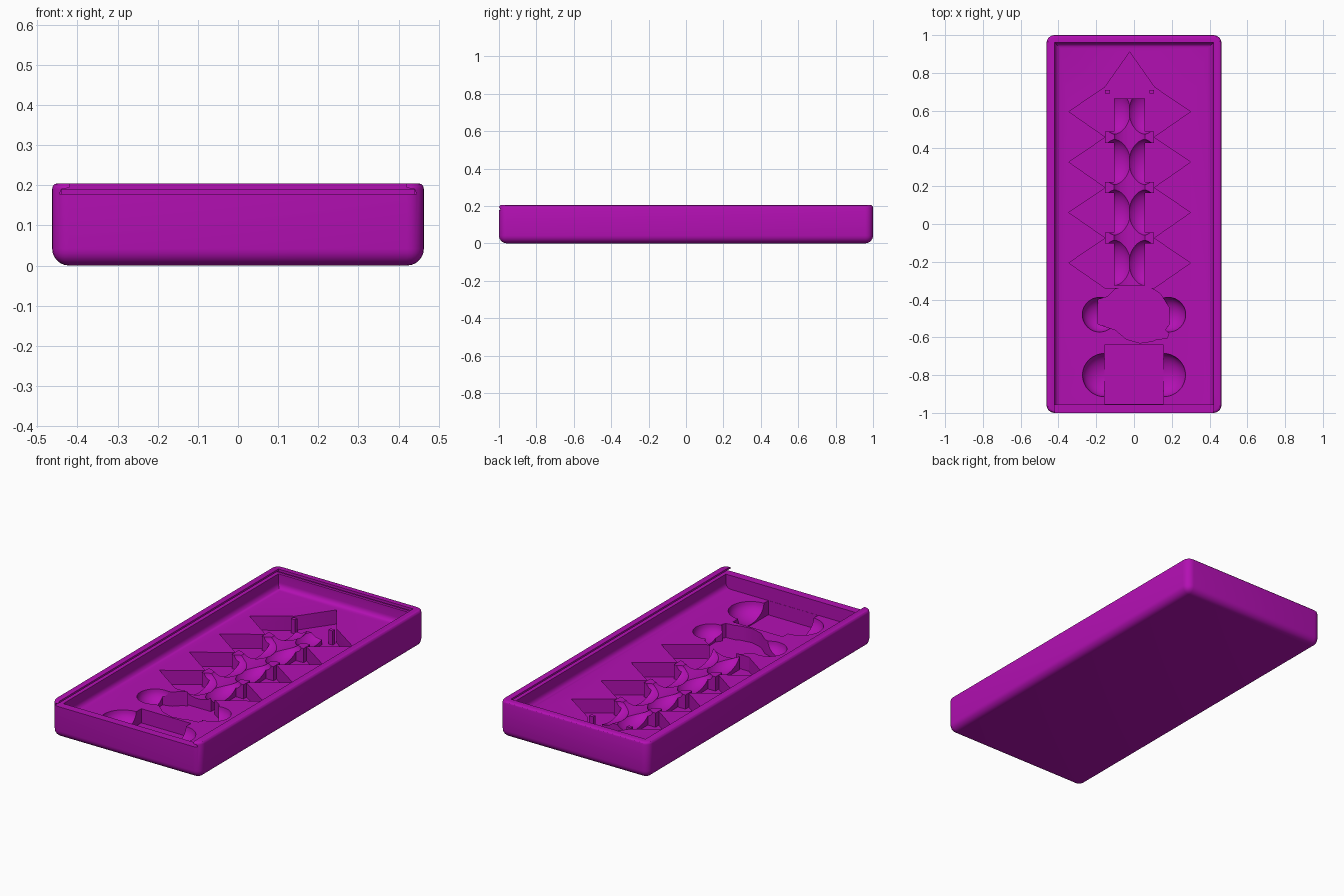
import bpy, bmesh, math
from mathutils import Matrix, Vector

if "Cube" in bpy.data.objects:
    bpy.data.objects.remove(bpy.data.objects["Cube"], do_unlink=True)

purple = bpy.data.materials.new("purple_plastic")
purple.use_nodes = True
COLOR = (0.45, 0.005, 0.45, 1)
purple.diffuse_color = COLOR
purple.node_tree.nodes["Principled BSDF"].inputs["Base Color"].default_value = COLOR

FLOOR, PIT = 0.1, 0.02          # tray floor and pocket floor heights
MID = -0.023                    # centre line of the diamond pockets


def make(name, bm):
    bmesh.ops.recalc_face_normals(bm, faces=bm.faces)
    mesh = bpy.data.meshes.new(name)
    bm.to_mesh(mesh)
    bm.free()
    mesh.materials.append(purple)
    ob = bpy.data.objects.new(name, mesh)
    bpy.context.collection.objects.link(ob)
    return ob


def box_bm(x0, x1, y0, y1, z0, z1):
    bm = bmesh.new()
    bmesh.ops.create_cube(bm, size=1)
    for v in bm.verts:
        v.co = Vector((x1 if v.co.x > 0 else x0, y1 if v.co.y > 0 else y0, z1 if v.co.z > 0 else z0))
    return bm


def bevel(bm, test, offset, segments):
    edges = [e for e in bm.edges if test(e.verts[0].co, e.verts[1].co)]
    bmesh.ops.bevel(bm, geom=edges, offset=offset, segments=segments, profile=0.5, affect='EDGES')


def box(name, *size):
    return make(name, box_bm(*size))


def prism(name, points, vec):
    bm = bmesh.new()
    face = bm.faces.new([bm.verts.new(p) for p in points])
    out = bmesh.ops.extrude_face_region(bm, geom=[face])
    bmesh.ops.translate(bm, vec=vec, verts=[g for g in out["geom"] if isinstance(g, bmesh.types.BMVert)])
    return make(name, bm)


def pocket(name, outline):
    return prism(name, [(x, y, PIT) for x, y in outline], (0, 0, 0.13))


def scoop(name, centre, radii):
    bm = bmesh.new()
    bmesh.ops.create_uvsphere(bm, u_segments=32, v_segments=16, radius=1,
                              matrix=Matrix.Translation(centre) @ Matrix.Diagonal((*radii, 1)))
    return make(name, bm)


def combine(target, other, operation='DIFFERENCE'):
    mod = target.modifiers.new("bool", 'BOOLEAN')
    mod.operation, mod.object, mod.solver = operation, other, 'EXACT'
    bpy.context.view_layer.objects.active = target
    bpy.ops.object.modifier_apply(modifier=mod.name)
    bpy.data.objects.remove(other, do_unlink=True)


# Rounded outer body
bm = box_bm(-0.463, 0.463, -1, 1, 0, 0.205)
bevel(bm, lambda a, b: abs(a.z - b.z) > 0.1 or a.z + b.z < 0.01, 0.042, 6)
bevel(bm, lambda a, b: min(a.z, b.z) > 0.2, 0.014, 3)
tray = make("tray", bm)

# Main recess with a rounded foot
bm = box_bm(-0.42, 0.42, -0.955, 0.96, FLOOR, 0.3)
bevel(bm, lambda a, b: max(a.z, b.z) < 0.11 and (abs(a.x - b.x) < 0.1 or a.y > 0), 0.03, 5)
combine(tray, make("recess", bm))

# Sliding lid groove, open at the front
half = [(0.445, 0.178), (0.44, 0.19), (0.42, 0.194), (0.42, 0.3)]
profile = half + [(-x, z) for x, z in reversed(half)]
combine(tray, prism("lid_opening", [(x, -1.1, z) for x, z in profile], (0, 2.06, 0)))
combine(tray, box("rear_groove", -0.44, 0.44, 0.9, 0.975, 0.178, 0.19))

# Row of diamond pockets with a pointed end
left = [(-0.13, 0.72)]
for i in range(4):
    y = 0.595 - 0.267 * i
    left += [(-0.132, y + 0.128), (-0.322, y), (-0.132, y - 0.132)]
left = left[1:]
outline = [(0, 0.91)] + left + [(-x, y) for x, y in reversed(left)]
combine(tray, pocket("diamond_pockets", [(x + MID, y) for x, y in outline]))

# Figure-shaped pocket
figure = [(-0.19, -0.40), (-0.14, -0.385), (-0.1, -0.345), (-0.03, -0.325), (0.03, -0.295),
          (0.07, -0.325), (0.14, -0.37), (0.185, -0.44), (0.187, -0.53), (0.165, -0.56),
          (0.185, -0.58), (0.175, -0.605), (0.12, -0.61), (0.10, -0.62), (0.03, -0.63),
          (-0.04, -0.61), (-0.1, -0.56), (-0.19, -0.53)]
combine(tray, pocket("figure_pocket", figure))

# Square pocket, and finger scoops beside both pockets
combine(tray, box("square_pocket", -0.155, 0.155, -0.954, -0.64, PIT, 0.15))
for side in (-1, 1):
    combine(tray, scoop("square_scoop", (side * 0.155, -0.80, FLOOR), (0.118, 0.115, 0.075)))
    combine(tray, scoop("figure_scoop", (side * 0.182, -0.48, FLOOR), (0.092, 0.092, 0.07)))

# Cradle: central spine and cross bars, hollowed on both sides of a ridge
cradle = box("cradle", MID - 0.082, MID + 0.082, -0.325, 0.665, PIT - 0.01, FLOOR)
for i in range(3):
    y = 0.46 - 0.267 * i
    combine(cradle, box("bar", MID - 0.13, MID + 0.13, y - 0.03, y + 0.03, PIT - 0.01, FLOOR), 'UNION')
for i in range(4):
    y = 0.595 - 0.267 * i
    for side in (-1, 1):
        combine(cradle, scoop("hollow", (MID + side * 0.07, y, FLOOR + 0.005), (0.085, 0.122, 0.07)))
# Saddle dip along the bars
dip = scoop("dip", (MID, 0.16, FLOOR + 0.02), (0.09, 3, 0.05))
combine(cradle, dip)

# Small corner posts by the pointed end
posts = [box("corner_post", MID + s * 0.117 - 0.013, MID + s * 0.117 + 0.013, 0.69, 0.71, PIT - 0.01, FLOOR)
         for s in (-1, 1)]

# Smooth curves, crisp edges
for ob in [tray, cradle] + posts:
    bpy.ops.object.select_all(action='DESELECT')
    ob.select_set(True)
    bpy.context.view_layer.objects.active = ob
    bpy.ops.object.shade_smooth_by_angle(angle=math.radians(30))
